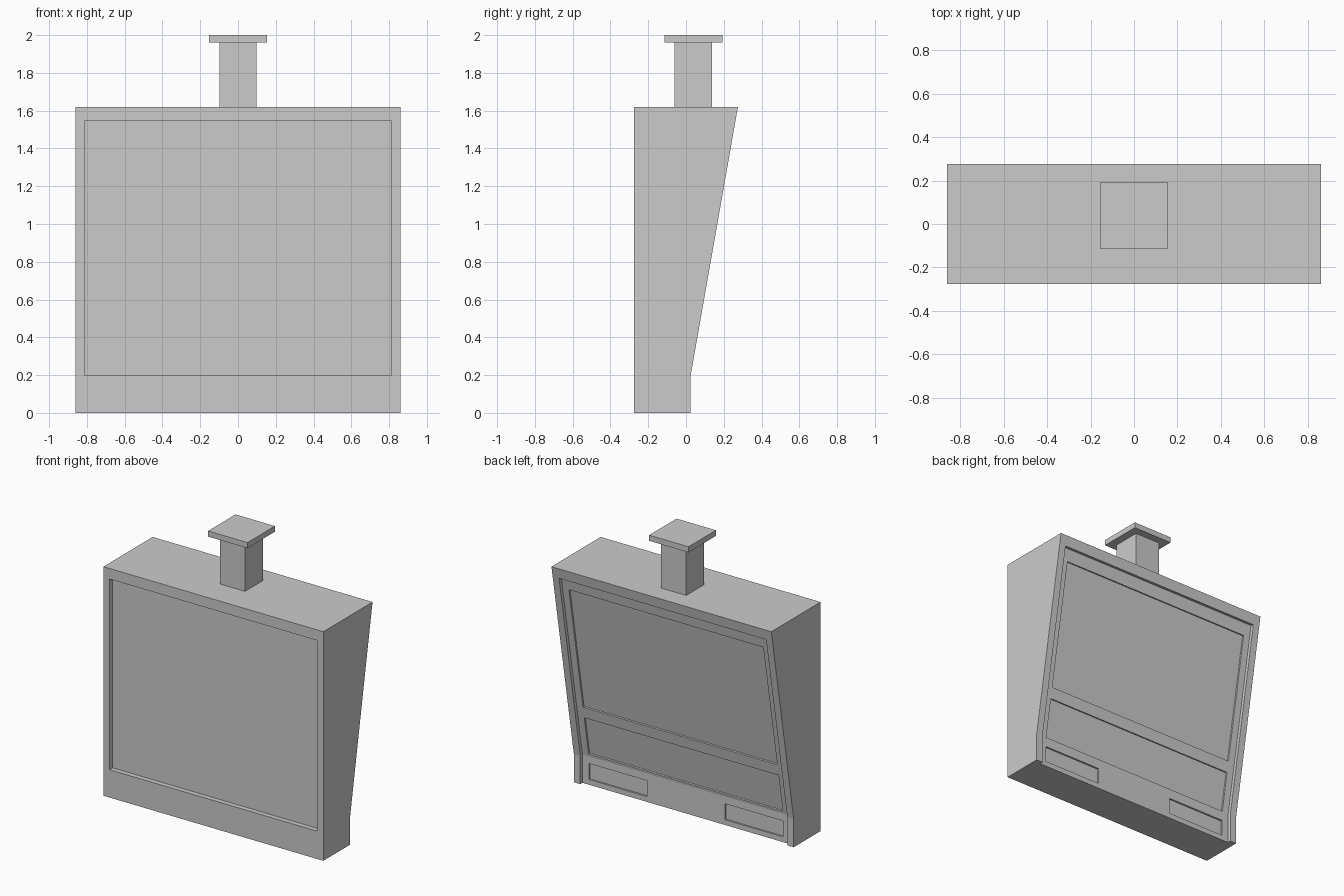
import bpy, bmesh

if "Cube" in bpy.data.objects:
    bpy.data.objects.remove(bpy.data.objects["Cube"])

BEND, TOP = 0.2, 1.62
SLOPE = 0.25 / (TOP - BEND)
RIM, POCKET = 0.025, 0.012


def rear(z):
    """Depth of the outer rear surface at height z."""
    return 0.025 + SLOPE * max(0, z - BEND)


def prism(name, profile, x0, x1):
    """Extrude a (y, z) profile from x0 to x1."""
    bm = bmesh.new()
    face = bm.faces.new([bm.verts.new((x0, y, z)) for y, z in profile])
    ext = bmesh.ops.extrude_face_region(bm, geom=[face])["geom"]
    bmesh.ops.translate(bm, vec=(x1 - x0, 0, 0),
                        verts=[v for v in ext if isinstance(v, bmesh.types.BMVert)])
    bmesh.ops.recalc_face_normals(bm, faces=bm.faces)
    mesh = bpy.data.meshes.new(name)
    bm.to_mesh(mesh)
    bm.free()
    ob = bpy.data.objects.new(name, mesh)
    bpy.context.collection.objects.link(ob)
    return ob


def box(name, x, y0, y1, z0, z1):
    return prism(name, [(y0, z0), (y1, z0), (y1, z1), (y0, z1)], -x, x)


def cut(target, cutter):
    """Subtract cutter from target, then discard it."""
    cutter.hide_render = True
    mod = target.modifiers.new("cut", "BOOLEAN")
    mod.operation, mod.solver, mod.object = "DIFFERENCE", "EXACT", cutter
    bpy.context.view_layer.objects.active = target
    bpy.ops.object.modifier_apply(modifier=mod.name)
    bpy.data.objects.remove(cutter)


def pocket(x0, x1, z0, z1):
    """Shallow pocket cutter, square to the recessed rear panel."""
    s = SLOPE if z0 > BEND else 0
    d, k = RIM + POCKET, 0.06
    a, b = rear(z0) - d, rear(z1) - d
    return prism("pocket_cutter",
                 [(a, z0), (a + k, z0 - s * k), (b + k, z1 - s * k), (b, z1)], x0, x1)


# Wedge-shaped housing
housing = prism("housing", [(-0.275, 0), (rear(0), 0), (rear(BEND), BEND),
                            (rear(TOP), TOP), (-0.275, TOP)], -0.86, 0.86)

# Front screen recess
cut(housing, box("screen_cutter", 0.812, -0.4, -0.24, 0.197, 1.545))

# Rear recess, open at the bottom, leaving a rim on three sides
zt, k = 1.55, 0.2
cut(housing, prism("rear_cutter", [
    (rear(0) - RIM, -0.1), (rear(0) - RIM, BEND), (rear(zt) - RIM, zt),
    (rear(zt) + k, zt - SLOPE * k), (rear(zt) + k, -0.1)], -0.81, 0.81))

# Large upper and middle rear pockets, two small lower ones
for args in ((-0.76, 0.76, 0.575, 1.465), (-0.76, 0.76, 0.22, 0.495),
             (0.305, 0.76, 0.037, 0.15), (-0.76, -0.305, 0.037, 0.15)):
    cut(housing, pocket(*args))

# Ceiling mount
box("mount_post", 0.098, -0.062, 0.138, TOP - 0.005, 1.965)
box("mount_plate", 0.154, -0.114, 0.192, 1.96, 2.0)
